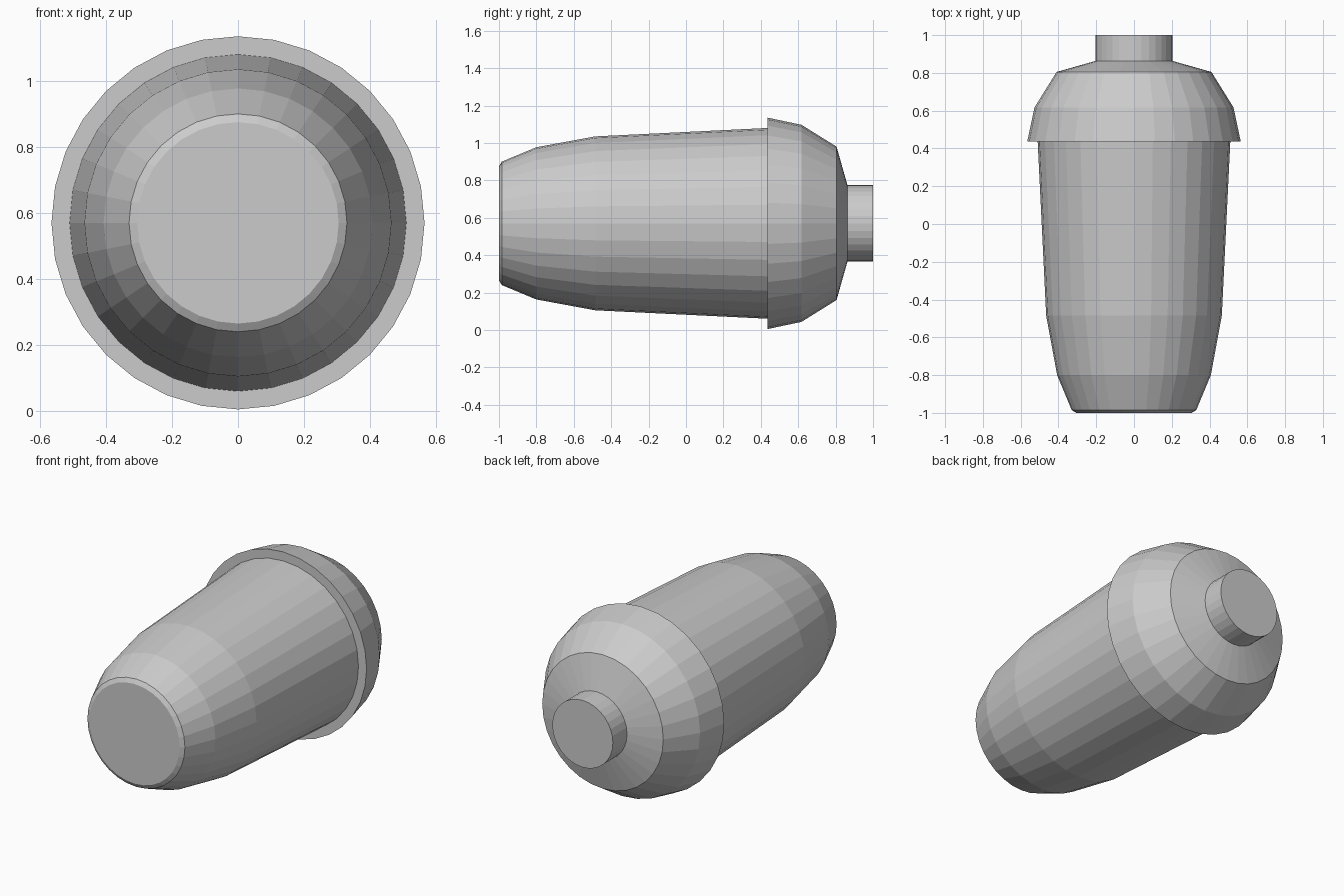
import bpy, bmesh, math

if "Cube" in bpy.data.objects:
    bpy.data.objects.remove(bpy.data.objects["Cube"])

SIDES = 32
AXIS_Z = 0.57


def lathe(name, profile):
    """Closed solid turned around the y axis from (y, radius) pairs."""
    bm = bmesh.new()
    rings = []
    for y, r in profile:
        rings.append([bm.verts.new((r * math.sin(2 * math.pi * i / SIDES), y,
                                    r * math.cos(2 * math.pi * i / SIDES)))
                      for i in range(SIDES)])
    for a, b in zip(rings, rings[1:]):
        for i in range(SIDES):
            j = (i + 1) % SIDES
            bm.faces.new((a[i], a[j], b[j], b[i]))
    bm.faces.new(rings[0])
    bm.faces.new(rings[-1])
    bmesh.ops.recalc_face_normals(bm, faces=bm.faces)
    mesh = bpy.data.meshes.new(name)
    bm.to_mesh(mesh)
    bm.free()
    obj = bpy.data.objects.new(name, mesh)
    obj.location.z = AXIS_Z
    bpy.context.collection.objects.link(obj)
    return obj


# Tapered cup with rounded front end
lathe("cup_body", [(-1.0, 0.305), (-0.985, 0.33), (-0.8, 0.407),
                   (-0.485, 0.465), (0.437, 0.51)])

# Overhanging domed lid
lathe("lid", [(0.437, 0.565), (0.617, 0.527), (0.805, 0.41), (0.863, 0.205)])

# Spout at the back end
lathe("spout", [(0.863, 0.205), (1.0, 0.205)])
